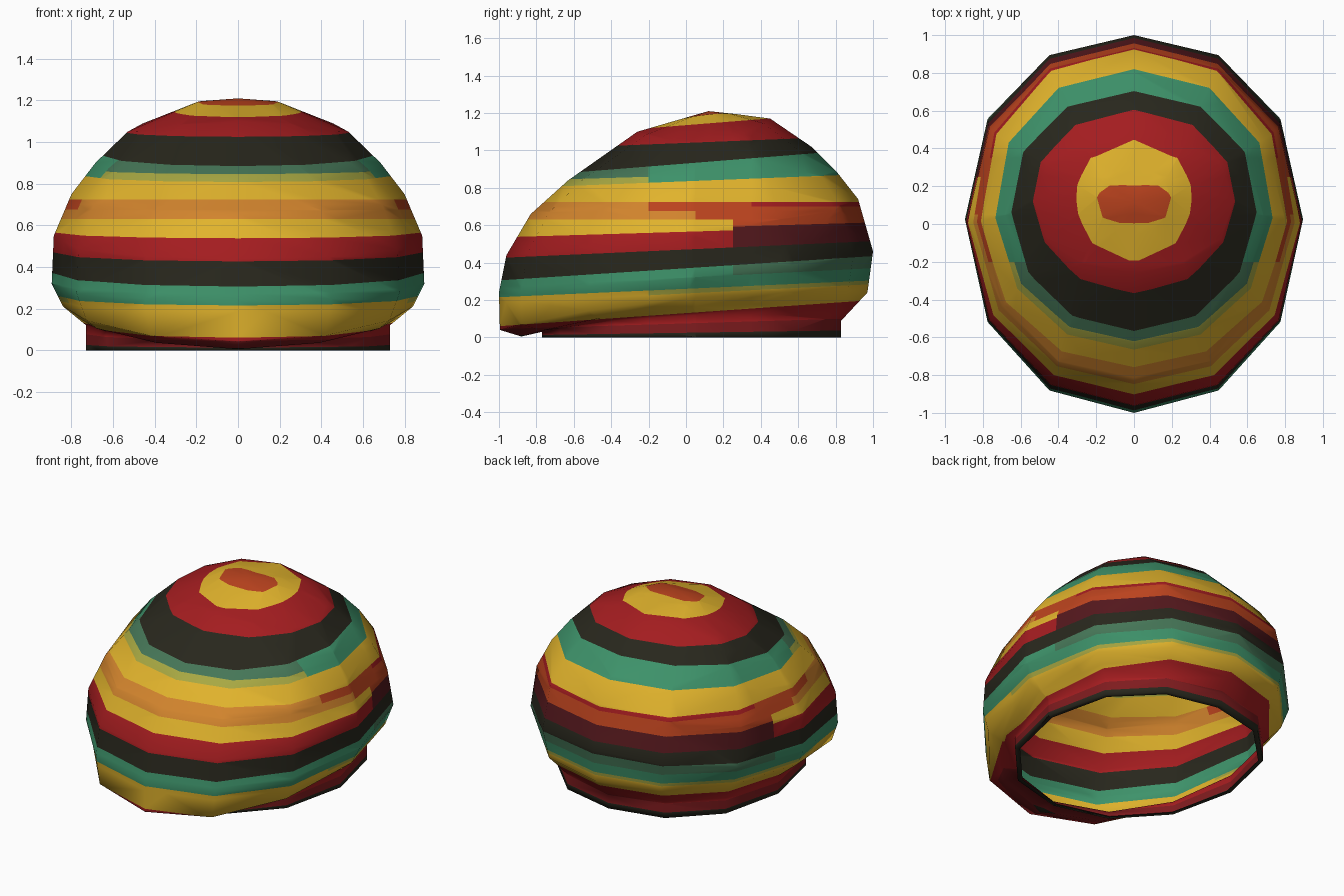
import bpy, bmesh, math
from mathutils import Vector

if "Cube" in bpy.data.objects:
    bpy.data.objects.remove(bpy.data.objects["Cube"])

SIDES = 12
COLOURS = {
    "yellow": (0.75, 0.45, 0.025),
    "olive": (0.39, 0.39, 0.055),
    "green": (0.048, 0.29, 0.145),
    "muted_green": (0.060, 0.18, 0.095),
    "charcoal": (0.021, 0.020, 0.012),
    "red": (0.37, 0.012, 0.014),
    "deep_red": (0.21, 0.011, 0.013),
    "dark_red": (0.088, 0.009, 0.012),
    "orange": (0.64, 0.23, 0.026),
    "rust": (0.50, 0.056, 0.013),
}
NAMES = list(COLOURS)

# Profile rings: half width, side height, front (y, z), back (y, z)
PROFILE = [
    (0.70, 0.0, (-0.74, 0.0), (0.80, 0.0)),         # rim
    (0.73, 0.0, (-0.77, 0.0), (0.83, 0.0)),         # head band foot
    (0.73, 0.12, (-0.77, 0.03), (0.83, 0.09)),      # head band top
    (0.785, 0.165, (-0.88, 0.005), (0.90, 0.165)),  # lip
    (0.84, 0.21, (-0.995, 0.04), (0.97, 0.24)),     # crown
    (0.895, 0.32, (-1.00, 0.24), (1.00, 0.46)),
    (0.885, 0.55, (-0.96, 0.44), (0.92, 0.74)),
    (0.80, 0.75, (-0.83, 0.66), (0.81, 0.88)),
    (0.685, 0.90, (-0.63, 0.84), (0.67, 1.02)),
    (0.53, 1.05, (-0.26, 1.10), (0.45, 1.17)),
    (0.19, 1.195, (-0.06, 1.158), (0.29, 1.19)),
]
# Stripes, bottom up: height at centre, tilt along y, front colour, back colour,
# y where front changes to back; None keeps the stripe below
STRIPES = [
    (0.025, 0.015, "deep_red", "deep_red", 0.25),
    (0.075, 0.03, "red", "red", 0.25),
    (0.13, 0.07, "yellow", "yellow", 0.25),
    (0.235, 0.05, "yellow", "olive", -0.2),
    (0.26, 0.045, "green", "green", 0.25),
    (0.32, 0.05, None, "muted_green", 0.25),
    (0.37, 0.065, "charcoal", "charcoal", 0.25),
    (0.47, 0.045, "red", "dark_red", 0.25),
    (0.565, 0.03, "yellow", None, 0.25),
    (0.585, 0.03, None, "rust", 0.25),
    (0.63, 0.0, "orange", "rust", 0.05),
    (0.675, 0.0, "orange", "rust", -0.2),
    (0.70, 0.0, None, "red", 0.35),
    (0.725, 0.0, "yellow", "yellow", 0.25),
    (0.835, 0.04, "olive", "green", -0.2),
    (0.865, 0.03, "muted_green", "green", -0.2),
    (0.93, 0.08, "charcoal", "charcoal", 0.25),
    (1.04, 0.04, "red", "red", 0.25),
    (1.135, 0.08, "yellow", "yellow", 0.25),
    (1.176, 0.12, "rust", "rust", 0.25),
]


def ring(bm, half_x, side_z, front, back):
    """Tilted oval of vertices through the front, side and back profile points."""
    (yf, zf), (yb, zb) = front, back
    verts = []
    for k in range(SIDES):
        a = 2 * math.pi * k / SIDES
        s, c2 = math.sin(a), math.cos(a) ** 2
        y = (yf + yb) / 2 + (yb - yf) / 2 * s * (1 + 0.1 * c2) + 0.025 * c2
        z = side_z + (zb - zf) / 2 * s + ((zf + zb) / 2 - side_z) * s * s
        verts.append(bm.verts.new((half_x * math.cos(a), y, max(z, 0.0))))
    return verts


def cut(bm, point, normal):
    bmesh.ops.bisect_plane(bm, geom=bm.verts[:] + bm.edges[:] + bm.faces[:],
                           plane_co=Vector(point), plane_no=Vector(normal), dist=1e-5)


# Open shell: band and crown in one skin
bm = bmesh.new()
rings = [ring(bm, *p) for p in PROFILE]
for lo, hi in zip(rings, rings[1:]):
    for k in range(SIDES):
        j = (k + 1) % SIDES
        bm.faces.new((lo[k], lo[j], hi[j], hi[k]))
apex = bm.verts.new((0, 0.12, 1.21))
for k in range(SIDES):
    bm.faces.new((rings[-1][k], rings[-1][(k + 1) % SIDES], apex))
bmesh.ops.triangulate(bm, faces=bm.faces[:])

# Cut the stripes into the skin and colour them
for z0, tilt, *_ in STRIPES:
    cut(bm, (0, 0, z0), (0, -tilt, 1))
for y in sorted({s[4] for s in STRIPES}):
    cut(bm, (0, y, 0), (0, 1, 0))
for f in bm.faces:
    c = f.calc_center_median()
    colour = "charcoal"
    for z0, tilt, front, back, split in STRIPES:
        if c.z > z0 + tilt * c.y:
            colour = (back if c.y > split else front) or colour
    f.material_index = NAMES.index(colour)

me = bpy.data.meshes.new("knit_hat")
bm.to_mesh(me)
bm.free()
for name, rgb in COLOURS.items():
    m = bpy.data.materials.new(name)
    m.diffuse_color = (*rgb, 1)
    m.use_nodes = True
    m.node_tree.nodes["Principled BSDF"].inputs["Base Color"].default_value = m.diffuse_color
    me.materials.append(m)
hat = bpy.data.objects.new("knit_hat", me)
bpy.context.collection.objects.link(hat)
me.shade_smooth()
